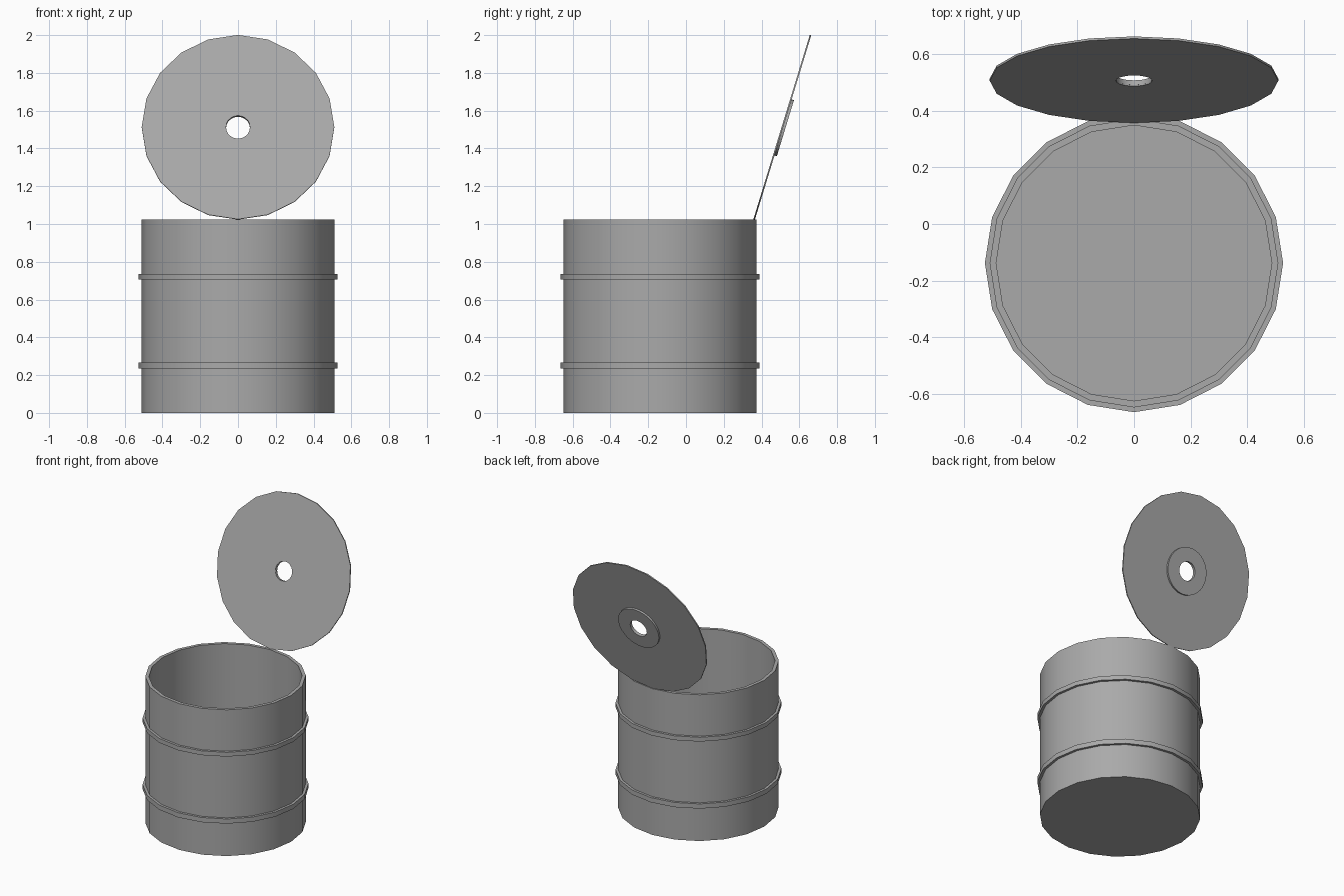
import bpy, bmesh, math

cube = bpy.data.objects.get("Cube")
if cube:
    bpy.data.objects.remove(cube, do_unlink=True)

GREY = (0.4, 0.4, 0.4, 1)
metal = bpy.data.materials.new("grey_metal")
metal.use_nodes = True
metal.diffuse_color = GREY
metal.node_tree.nodes["Principled BSDF"].inputs["Base Color"].default_value = GREY


def lathe(name, profile, sides=20, closed=False, location=(0, 0, 0), tilt=0):
    """Spin a (radius, height) profile; close it into a ring or cap both ends."""
    bm = bmesh.new()
    rings = []
    for r, z in profile:
        angles = [math.tau * i / sides for i in range(sides)]
        rings.append([bm.verts.new((r * math.cos(a), r * math.sin(a), z)) for a in angles])
    pairs = list(zip(rings, rings[1:]))
    if closed:
        pairs.append((rings[-1], rings[0]))
    else:
        bm.faces.new(rings[0])
        bm.faces.new(rings[-1])
    for a, b in pairs:
        for i in range(sides):
            j = (i + 1) % sides
            bm.faces.new((a[i], a[j], b[j], b[i]))
    bmesh.ops.recalc_face_normals(bm, faces=bm.faces)
    mesh = bpy.data.meshes.new(name)
    bm.to_mesh(mesh)
    bm.free()
    mesh.materials.append(metal)
    obj = bpy.data.objects.new(name, mesh)
    bpy.context.collection.objects.link(obj)
    obj.location = location
    obj.rotation_euler.x = tilt
    bpy.ops.object.select_all(action='DESELECT')
    obj.select_set(True)
    bpy.context.view_layer.objects.active = obj
    bpy.ops.object.shade_smooth_by_angle(angle=math.radians(30))
    return obj


def washer(outer, inner, low, high):
    return [(inner, low), (outer, low), (outer, high), (inner, high)]


# Open drum with a thin wall and floor
DRUM = (0, -0.138, 0)
lathe("drum_body", [(0.51, 0), (0.51, 1.025), (0.487, 1.025), (0.487, 0.025)], location=DRUM)

# Raised hoops around the drum
for name, low, high in (("lower_hoop", 0.235, 0.268), ("upper_hoop", 0.705, 0.735)):
    lathe(name, washer(0.527, 0.5, low, high), closed=True, location=DRUM)

# Lid standing open on the back rim, with a raised collar behind its hole
LID = (0, 0.51, 1.512)
TILT = -math.radians(107)
lathe("lid", washer(0.51, 0.064, -0.004, 0.004), closed=True, location=LID, tilt=TILT)
lathe("lid_collar", washer(0.155, 0.063, 0, 0.017), sides=32, closed=True,
      location=LID, tilt=TILT)
